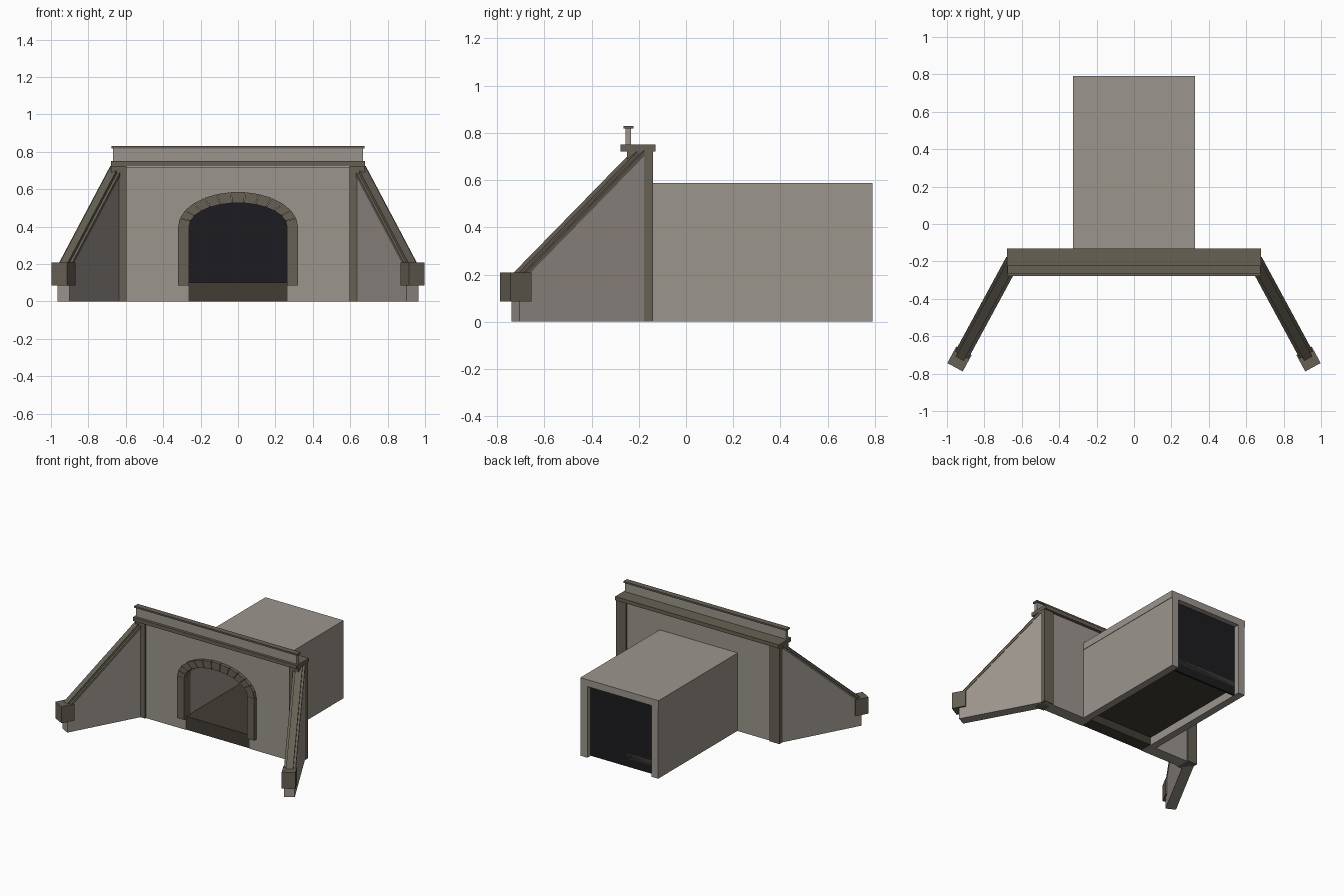
import bpy, bmesh, math
from mathutils import Matrix

if "Cube" in bpy.data.objects:
    bpy.data.objects.remove(bpy.data.objects["Cube"])


def mat(name, rgb):
    m = bpy.data.materials.new(name)
    m.diffuse_color = (*rgb, 1)
    m.use_nodes = True
    m.node_tree.nodes["Principled BSDF"].inputs["Base Color"].default_value = m.diffuse_color
    return m


STONE = mat("stone", (0.33, 0.30, 0.265))
TRIM = mat("trim", (0.135, 0.12, 0.09))
FLOOR = mat("floor", (0.055, 0.047, 0.035))
DARK = mat("dark", (0.012, 0.012, 0.015))


def prism(name, pts, y0, y1, m, matrix=None):
    """Extrude an x-z outline from y0 to y1."""
    bm = bmesh.new()
    face = bm.faces.new([bm.verts.new((x, y0, z)) for x, z in pts])
    ext = bmesh.ops.extrude_face_region(bm, geom=[face])
    new = [v for v in ext["geom"] if isinstance(v, bmesh.types.BMVert)]
    bmesh.ops.translate(bm, verts=new, vec=(0, y1 - y0, 0))
    if matrix is not None:
        bm.transform(matrix)
    bmesh.ops.recalc_face_normals(bm, faces=bm.faces)
    me = bpy.data.meshes.new(name)
    bm.to_mesh(me)
    bm.free()
    me.materials.append(m)
    ob = bpy.data.objects.new(name, me)
    bpy.context.collection.objects.link(ob)
    return ob


def box(name, x0, x1, y0, y1, z0, z1, m, matrix=None):
    return prism(name, [(x0, z0), (x1, z0), (x1, z1), (x0, z1)], y0, y1, m, matrix)


def arch(a, rx, rz, spring=0.40):
    return (rx * math.cos(a), spring + rz * math.sin(a))


# Head wall with arched opening
N = 13
opening = [arch(math.pi * i / N, 0.265, 0.13) for i in range(N + 1)]
outline = [(0.265, 0)] + opening + [(-0.265, 0), (-0.66, 0), (-0.66, 0.72),
                                    (0.66, 0.72), (0.66, 0)]
prism("head_wall", outline, -0.24, -0.15, STONE)
box("sill", -0.265, 0.265, -0.235, -0.14, 0, 0.10, FLOOR)

# Arch stones and jambs
for i in range(N):
    a0 = math.pi * i / N + 0.006
    a1 = math.pi * (i + 1) / N - 0.006
    prism("arch_stone", [arch(a0, 0.262, 0.127), arch(a0, 0.32, 0.185),
                         arch(a1, 0.32, 0.185), arch(a1, 0.262, 0.127)],
          -0.265, -0.19, TRIM)

# Cap, parapet and its coping
box("wall_cap", -0.68, 0.68, -0.277, -0.13, 0.722, 0.75, TRIM)
box("parapet", -0.668, 0.668, -0.257, -0.232, 0.75, 0.82, STONE)
box("parapet_coping", -0.677, 0.677, -0.265, -0.223, 0.818, 0.83, TRIM)

# Culvert barrel
box("barrel_roof", -0.325, 0.325, -0.15, 0.79, 0.535, 0.587, STONE)
box("barrel_floor", -0.268, 0.268, -0.15, 0.75, 0.06, 0.10, FLOOR)
box("dark_end_panel", -0.268, 0.268, 0.735, 0.75, 0, 0.535, DARK)

# Mirrored parts
for s in (1, -1):
    mir = Matrix.Diagonal((s, 1, 1, 1))
    box("barrel_wall", 0.267, 0.322, -0.15, 0.79, 0, 0.537, STONE, mir)
    box("jamb", 0.262, 0.32, -0.265, -0.19, 0.085, 0.40, TRIM, mir)
    box("pilaster", 0.597, 0.678, -0.25, -0.14, 0, 0.725, TRIM, mir)
    # Wing frame: x runs from the far end back to the wall, y is thickness
    wing = mir @ Matrix(((-0.476, 0.879, 0, 0.933),
                         (0.879, 0.476, 0, -0.722),
                         (0, 0, 1, 0), (0, 0, 0, 1)))

    def slope(name, low, high, half, m):
        prism(name, [(0, low), (0.6, low + 0.54 if low else 0),
                     (0.6, high + 0.54), (0, high)], -half, half, m, wing)

    slope("wing_wall", 0, 0.165, 0.0365, STONE)
    slope("wing_coping", 0.163, 0.185, 0.040, TRIM)
    slope("wing_coping_ridge", 0.183, 0.205, 0.024, TRIM)
    box("wing_end_block", -0.05, 0.05, -0.047, 0.047, 0.085, 0.208, TRIM, wing)
